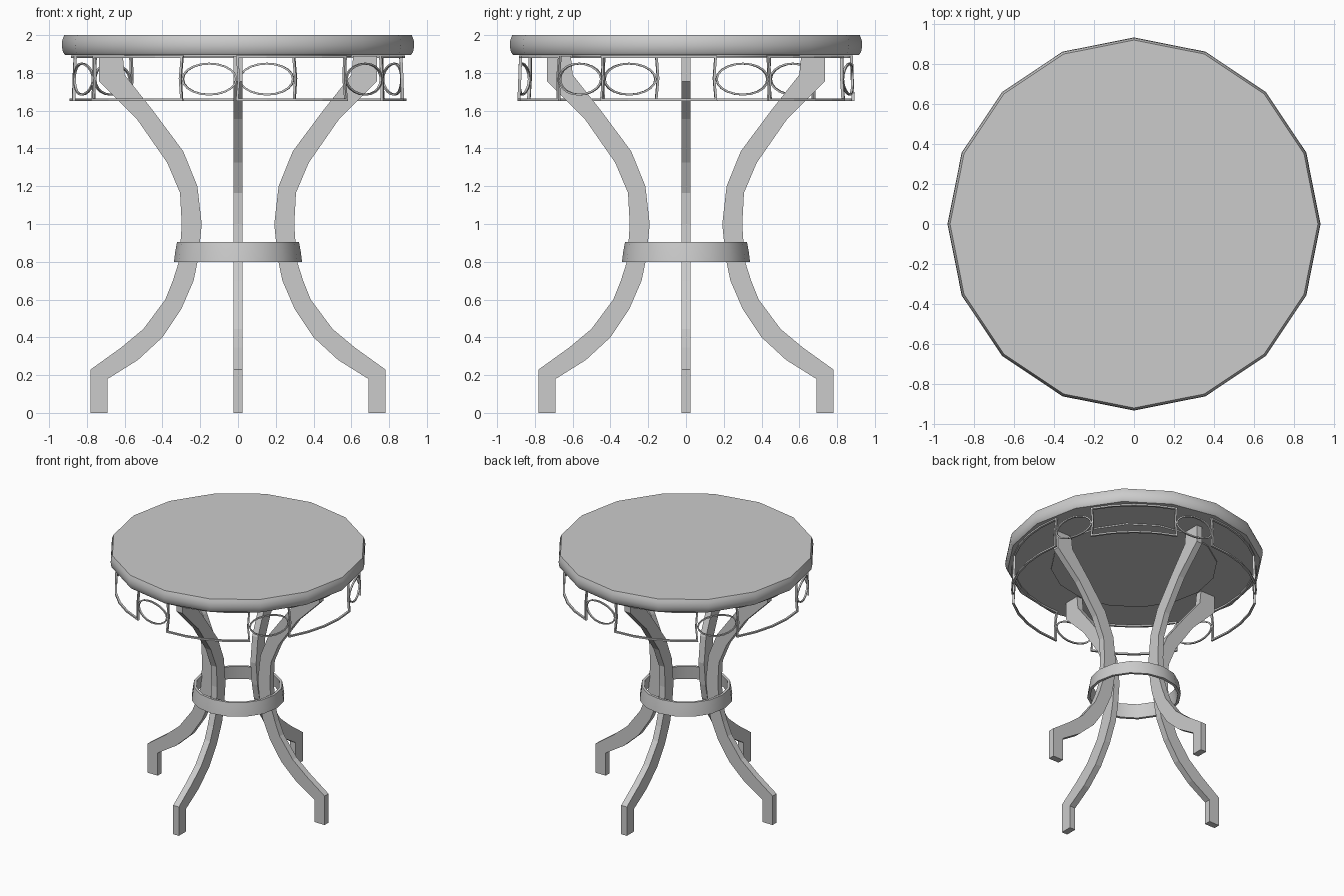
import bpy, bmesh
from math import sin, cos, pi, radians
from mathutils import Vector

if "Cube" in bpy.data.objects:
    bpy.data.objects.remove(bpy.data.objects["Cube"])


def finish(name, verts, faces, smooth=None):
    me = bpy.data.meshes.new(name)
    me.from_pydata(verts, [], faces)
    bm = bmesh.new()
    bm.from_mesh(me)
    bmesh.ops.recalc_face_normals(bm, faces=bm.faces)
    bm.to_mesh(me)
    bm.free()
    ob = bpy.data.objects.new(name, me)
    bpy.context.collection.objects.link(ob)
    if smooth:
        bpy.ops.object.select_all(action='DESELECT')
        ob.select_set(True)
        bpy.context.view_layer.objects.active = ob
        bpy.ops.object.shade_smooth_by_angle(angle=radians(smooth))
    return ob


def lathe(name, profile, n, closed=False, smooth=None):
    """Revolve an (r, z) profile; open profiles get capped at both ends."""
    m = len(profile)
    verts = [(r * cos(2 * pi * k / n), r * sin(2 * pi * k / n), z)
             for r, z in profile for k in range(n)]
    faces = []
    for j in range(m if closed else m - 1):
        a, b = j * n, (j + 1) % m * n
        faces += [(a + k, a + (k + 1) % n, b + (k + 1) % n, b + k) for k in range(n)]
    if not closed:
        faces += [tuple(range(n)), tuple(range((m - 1) * n, m * n))]
    return finish(name, verts, faces, smooth)


def wire_loop(name, points, depth, width, smooth=None):
    """Sweep a rectangular section along a closed loop lying on a cylinder."""
    pts = [Vector((r * cos(a), r * sin(a), z)) for r, a, z in points]
    n = len(pts)
    verts, faces = [], []
    for i, p in enumerate(pts):
        out = Vector((p.x, p.y, 0)).normalized()
        t1 = (p - pts[i - 1]).normalized()
        t2 = (pts[(i + 1) % n] - p).normalized()
        t = (t1 + t2).normalized()
        side = out.cross(t).normalized() * (width / max(t.dot(t1), 0.5))
        o = out * depth
        verts += [p + o + side, p + o - side, p - o - side, p - o + side]
        j = (i + 1) % n
        faces += [(i * 4 + c, i * 4 + (c + 1) % 4, j * 4 + (c + 1) % 4, j * 4 + c)
                  for c in range(4)]
    return finish(name, verts, faces, smooth)


# Round top with a softly bulging rim and a slight centre step underneath
lathe("table_top", [(0.60, 1.885), (0.60, 1.895), (0.915, 1.895), (0.927, 1.91),
                    (0.933, 1.945), (0.930, 1.975), (0.920, 2.0)], 16, smooth=35)

# Band holding the legs together
lathe("leg_band", [(0.318, 0.80), (0.339, 0.80), (0.332, 0.855), (0.323, 0.905),
                   (0.303, 0.905)], 16, closed=True, smooth=35)

# Four curved legs, one flat profile each
outer = [(0.735, 1.89), (0.735, 1.755), (0.535, 1.555), (0.375, 1.325), (0.307, 1.165),
         (0.298, 1.0), (0.31, 0.81), (0.345, 0.70), (0.385, 0.60), (0.50, 0.445),
         (0.62, 0.345), (0.78, 0.23), (0.78, 0.0)]
inner = [(0.69, 0.0), (0.69, 0.18), (0.53, 0.28), (0.40, 0.40), (0.30, 0.55),
         (0.235, 0.70), (0.21, 0.82), (0.192, 1.0), (0.215, 1.20), (0.29, 1.385),
         (0.45, 1.60), (0.60, 1.79), (0.61, 1.89)]
no, outline = len(outer), outer + inner
N = len(outline)
for k in range(4):
    c, s = round(cos(k * pi / 2)), round(sin(k * pi / 2))
    verts = [(r * c - w * s, r * s + w * c, z) for w in (-0.025, 0.025) for r, z in outline]
    faces = [(i, (i + 1) % N, N + (i + 1) % N, N + i) for i in range(N)]
    for i in range(no - 1):
        quad = (i, i + 1, N - 2 - i, N - 1 - i)
        faces += [quad, tuple(q + N for q in quad)]
    finish(f"leg_{k + 1}", verts, faces)

# Wire apron: six oval rings alternating with six curved frames
R = 0.88
for k in range(6):
    mid = radians(20 + 60 * k)
    oval = [(R, mid + radians(9.4) * cos(2 * pi * i / 20), 1.767 + 0.082 * sin(2 * pi * i / 20))
            for i in range(20)]
    wire_loop(f"apron_oval_{k + 1}", oval, 0.006, 0.005, 40)

    mid += radians(30)
    half = radians(20.3)
    steps = [-1, -0.5, 0, 0.5, 1]
    frame = [(R + 0.004, mid + half * t, 1.658) for t in steps]
    frame.append((R, mid + half * 0.97, 1.77))
    frame += [(R - 0.004, mid - half * t, 1.886) for t in steps]
    frame.append((R, mid - half * 0.97, 1.77))
    wire_loop(f"apron_frame_{k + 1}", frame, 0.008, 0.006)
